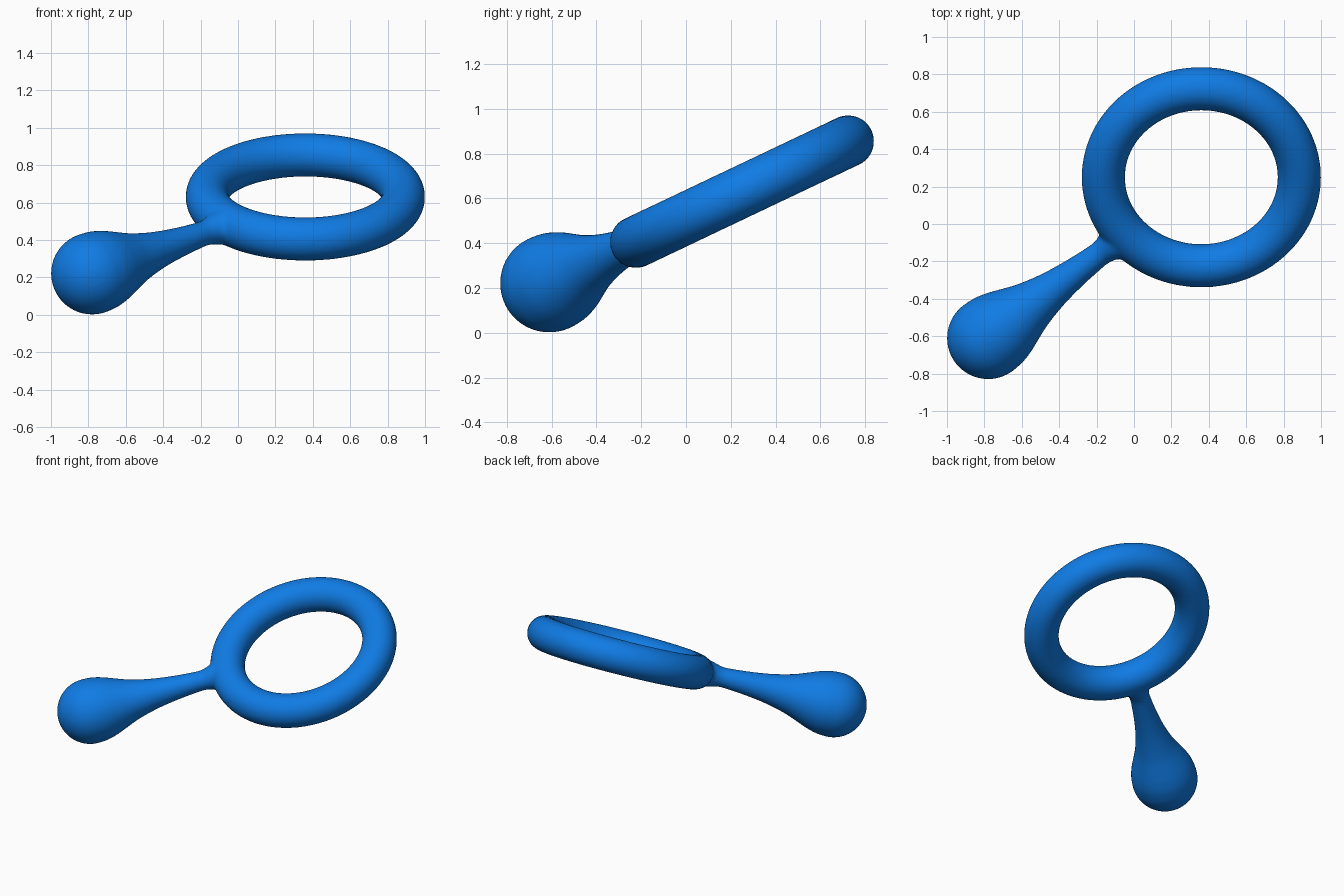
import bpy, bmesh
from math import radians, pi, sin, cos
from mathutils import Vector, Matrix

if "Cube" in bpy.data.objects:
    bpy.data.objects.remove(bpy.data.objects["Cube"])

RING = Vector((0.36, 0.25, 0.63))     # ring centre
BALL = Vector((-0.78, -0.61, 0.221))  # centre of the bulb at the handle's end
RING_R, TUBE_R, BALL_R = 0.524, 0.116, 0.22


def smooth_path(pts, steps=5):
    """Catmull-Rom curve through 2D points."""
    p = [Vector(q) for q in pts]
    p = [p[0]] + p + [p[-1]]
    out = []
    for a, b, c, d in zip(p, p[1:], p[2:], p[3:]):
        for i in range(steps):
            t = i / steps
            out.append(0.5 * (2 * b + (c - a) * t + (2 * a - 5 * b + 4 * c - d) * t * t
                              + (3 * b - a - 3 * c + d) * t ** 3))
    return out + [p[-1]]


def grid_surface(bm, rings, closed):
    """Bridge successive vertex loops; cap the ends unless closed."""
    loops = [[bm.verts.new(v) for v in r] for r in rings]
    n = len(loops[0])
    pairs = list(zip(loops, loops[1:] + loops[:1])) if closed else list(zip(loops, loops[1:]))
    for a, b in pairs:
        for i in range(n):
            j = (i + 1) % n
            bm.faces.new((a[i], a[j], b[j], b[i]))
    if not closed:
        bm.faces.new(loops[0][::-1])
        bm.faces.new(loops[-1])


bm = bmesh.new()

# Tilted ring
frame = Matrix.Translation(RING) @ Matrix.Rotation(radians(25.4), 4, 'X')
rings = []
for i in range(128):
    u = 2 * pi * i / 128
    rings.append([frame @ Vector(((RING_R + TUBE_R * cos(v)) * cos(u),
                                  (RING_R + TUBE_R * cos(v)) * sin(u),
                                  TUBE_R * sin(v)))
                  for v in (2 * pi * k / 48 for k in range(48))])
grid_surface(bm, rings, True)

# Teardrop handle, turned about the line from bulb to ring centre
arc = [Vector((-BALL_R * cos(a), BALL_R * sin(a)))
       for a in (radians(d) for d in range(3, 88, 6))]
neck = smooth_path([(0.0, 0.22), (0.07, 0.215), (0.14, 0.197), (0.21, 0.171), (0.31, 0.135),
                    (0.45, 0.102), (0.6, 0.081), (0.76, 0.068), (0.81, 0.072),
                    (0.85, 0.084), (0.89, 0.09), (0.95, 0.09)])
turn = Matrix.Translation(BALL) @ (RING - BALL).to_track_quat('Z', 'Y').to_matrix().to_4x4()
rings = [[turn @ Vector((r * cos(w), r * sin(w), s))
          for w in (2 * pi * k / 64 for k in range(64))] for s, r in arc + neck]
grid_surface(bm, rings, False)

bmesh.ops.recalc_face_normals(bm, faces=bm.faces[:])
mesh = bpy.data.meshes.new("ring_with_handle")
bm.to_mesh(mesh)
bm.free()
obj = bpy.data.objects.new("ring_with_handle", mesh)
bpy.context.collection.objects.link(obj)

# Fuse both parts and soften the joint
fuse = obj.modifiers.new("fuse", 'REMESH')
fuse.mode = 'VOXEL'
fuse.voxel_size = 0.012
fuse.use_smooth_shade = True
soft = obj.modifiers.new("soften", 'SMOOTH')
soft.factor = 0.5
soft.iterations = 12

mat = bpy.data.materials.new("blue")
mat.diffuse_color = (0.005, 0.2, 0.78, 1)
mat.use_nodes = True
mat.node_tree.nodes["Principled BSDF"].inputs["Base Color"].default_value = mat.diffuse_color
mesh.materials.append(mat)
